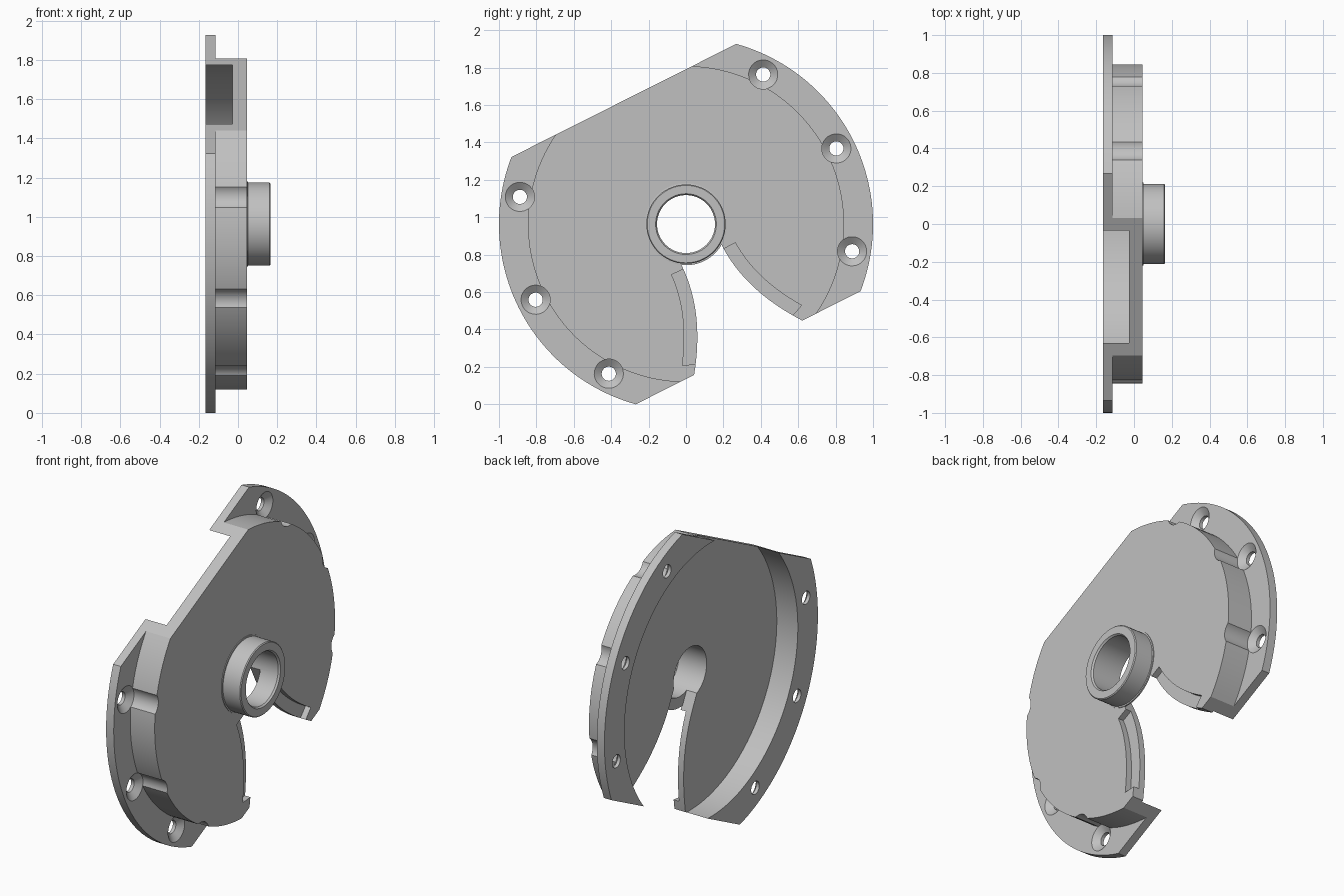
import bpy, bmesh, math
from mathutils import Matrix

if "Cube" in bpy.data.objects:
    bpy.data.objects.remove(bpy.data.objects["Cube"], do_unlink=True)

TILT = math.radians(26.7)   # the flat sides lean by this angle
HALF = 0.74                 # half width between the flat sides
BACK, STEP, FACE = -0.165, -0.115, 0.045

grey = bpy.data.materials.new("plain grey")
grey.use_nodes = True
colour = (0.53, 0.53, 0.53, 1)
grey.diffuse_color = colour
grey.node_tree.nodes["Principled BSDF"].inputs["Base Color"].default_value = colour


def loft(name, rings):
    """Solid through matching rings of (x, u, w) points, capped at both ends."""
    bm = bmesh.new()
    loops = [[bm.verts.new(p) for p in ring] for ring in rings]
    n = len(loops[0])
    for a, b in zip(loops, loops[1:]):
        for i in range(n):
            j = (i + 1) % n
            bm.faces.new((a[i], a[j], b[j], b[i]))
    bm.faces.new(loops[0])
    bm.faces.new(loops[-1])
    bmesh.ops.recalc_face_normals(bm, faces=bm.faces)
    mesh = bpy.data.meshes.new(name)
    bm.to_mesh(mesh)
    bm.free()
    mesh.materials.append(grey)
    obj = bpy.data.objects.new(name, mesh)
    bpy.context.scene.collection.objects.link(obj)
    return obj


def prism(name, outline, x0, x1):
    return loft(name, [[(x, u, w) for u, w in outline] for x in (x0, x1)])


def lathe(name, profile, u=0, w=0, n=64):
    turn = [math.tau * i / n for i in range(n)]
    return loft(name, [[(x, u + r * math.cos(t), w + r * math.sin(t)) for t in turn]
                       for x, r in profile])


def clipped_disc(r, n=48):
    """Disc outline with two parallel flats."""
    end = math.asin(HALF / r)
    right = [(r * math.cos(t), r * math.sin(t))
             for t in (-end + 2 * end * i / n for i in range(n + 1))]
    return right + [(-u, -w) for u, w in right]


def combine(target, tool, operation="DIFFERENCE"):
    mod = target.modifiers.new("join", "BOOLEAN")
    mod.operation, mod.object, mod.solver = operation, tool, "EXACT"
    bpy.context.view_layer.update()
    graph = bpy.context.evaluated_depsgraph_get()
    mesh = bpy.data.meshes.new_from_object(target.evaluated_get(graph))
    target.modifiers.clear()
    target.data = mesh
    bpy.data.objects.remove(tool, do_unlink=True)


def notch_u(v):
    """Half width of the flared notch at depth v below the centre."""
    return 0.12 + 0.2 * (max(v - 0.18, 0) / 0.555) ** 2


# Flange with raised body, hollow from behind
cover = prism("cover_plate", clipped_disc(1.0), BACK, STEP)
combine(cover, prism("body", clipped_disc(0.845), -0.14, FACE), "UNION")
combine(cover, lathe("cavity", [(-0.3, 0.812), (-0.027, 0.812)], n=128))

# Shallow ledges beside the notch
for side in (-1, 1):
    edge, outer = [], []
    for i in range(17):
        v = 0.21 + 0.495 * i / 16
        slope = 0.4 * (v - 0.18) / 0.555 ** 2
        size = math.hypot(1, slope)
        edge.append((side * (notch_u(v) - 0.04), v * -1))
        outer.append((side * (notch_u(v) + 0.07 / size), -(v - 0.07 * slope / size)))
    combine(cover, prism("ledge", edge + outer[::-1], 0.01, 0.2))

# Flared notch open at the lower flat
depths = [0] + [0.18 + 0.7 * i / 24 for i in range(25)]
flare = [(notch_u(v), -v) for v in depths]
combine(cover, prism("notch", flare + [(-u, w) for u, w in flare[::-1]], -0.3, 0.3))

# Countersunk screw holes that scallop the body wall
sink = [(-0.3, 0.038), (-0.145, 0.038), (STEP, 0.078), (0.2, 0.078)]
for base in (0, 180):
    for step in (-36, 0, 36):
        t = math.radians(base + step)
        combine(cover, lathe("screw_hole", sink, 0.9 * math.cos(t), 0.9 * math.sin(t), 32))

# Bored hub with a slim foot
hub = [(0.04, 0.22), (0.049, 0.22), (0.05, 0.212), (0.16, 0.212), (0.165, 0.207)]
combine(cover, lathe("hub", hub), "UNION")
combine(cover, lathe("bore", [(-0.3, 0.155), (0.155, 0.155), (0.175, 0.17)]))

# Lean the part and stand it on the ground
cover.data.transform(Matrix.Translation((0, 0, 0.963)) @ Matrix.Rotation(TILT, 4, "X"))
bpy.ops.object.select_all(action="DESELECT")
cover.select_set(True)
bpy.context.view_layer.objects.active = cover
bpy.ops.object.shade_smooth_by_angle(angle=math.radians(30))
